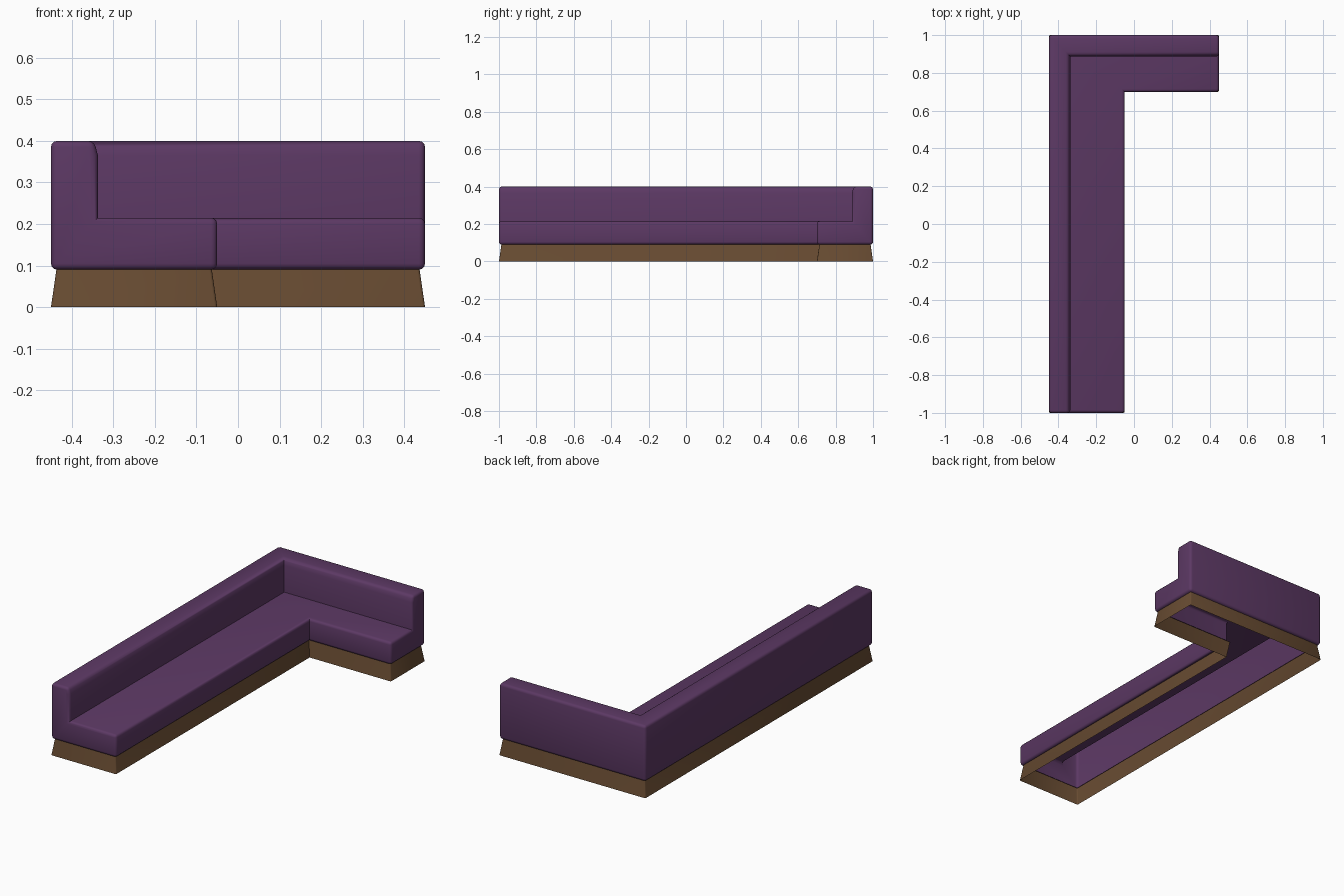
import bpy, bmesh

if "Cube" in bpy.data.objects:
    bpy.data.objects.remove(bpy.data.objects["Cube"])

HX, HY = 0.45, 1.0      # half extents of the footprint
BASE_H = 0.09


def material(name, rgb):
    m = bpy.data.materials.new(name)
    m.diffuse_color = (*rgb, 1)
    m.use_nodes = True
    m.node_tree.nodes["Principled BSDF"].inputs["Base Color"].default_value = m.diffuse_color
    return m


def round_edges(bm, offset, segments, test=lambda e: True):
    """Round the sharp convex edges of a closed shape."""
    bmesh.ops.recalc_face_normals(bm, faces=bm.faces)
    edges = [e for e in bm.edges
             if e.is_convex and e.calc_face_angle(0) > 0.7 and test(e)]
    bmesh.ops.bevel(bm, geom=edges, offset=offset, offset_type='OFFSET',
                    segments=segments, profile=0.5, affect='EDGES')


def open_at(bm, z):
    """Remove the horizontal faces at height z."""
    faces = [f for f in bm.faces if all(abs(v.co.z - z) < 1e-4 for v in f.verts)]
    bmesh.ops.delete(bm, geom=faces, context='FACES')


def finish(bm, name, mat):
    mesh = bpy.data.meshes.new(name)
    bm.to_mesh(mesh)
    bm.free()
    ob = bpy.data.objects.new(name, mesh)
    bpy.context.collection.objects.link(ob)
    mesh.materials.append(mat)
    bpy.ops.object.select_all(action='DESELECT')
    ob.select_set(True)
    bpy.context.view_layer.objects.active = ob
    bpy.ops.object.shade_smooth_by_angle(angle=0.9)
    return ob


purple = material("purple_upholstery", (0.107, 0.04, 0.127))
brown = material("brown_wood", (0.14, 0.072, 0.032))

# Upholstered seat and backrest: bench profile swept around the L
# Each point: depth on the long leg, depth on the short leg, height
profile = [(0, 0, BASE_H), (0.4, 0.3, BASE_H), (0.4, 0.3, 0.215),
           (0.113, 0.113, 0.215), (0.113, 0.113, 0.365),
           (0.104, 0.104, 0.4), (0, 0, 0.4)]
bm = bmesh.new()
stations = [
    [bm.verts.new((-HX + a, -HY, z)) for a, b, z in profile],
    [bm.verts.new((-HX + a, HY - b, z)) for a, b, z in profile],
    [bm.verts.new((HX, HY - b, z)) for a, b, z in profile],
]
n = len(profile)
for s, t in zip(stations, stations[1:]):
    for i in range(n):
        j = (i + 1) % n
        bm.faces.new((s[i], s[j], t[j], t[i]))
bm.faces.new(stations[0])
bm.faces.new(stations[-1])
round_edges(bm, 0.015, 3)
open_at(bm, BASE_H)
finish(bm, "upholstered_bench", purple)


# Flared hollow plinth following the same L footprint
def footprint(i):
    return [(-HX + i, -HY + i), (-0.05 - i, -HY + i), (-0.05 - i, 0.7 + i),
            (HX - i, 0.7 + i), (HX - i, HY - i), (-HX + i, HY - i)]


bm = bmesh.new()
low = [bm.verts.new((x, y, 0)) for x, y in footprint(0)]
top = [bm.verts.new((x, y, BASE_H)) for x, y in footprint(0.013)]
for i in range(6):
    j = (i + 1) % 6
    bm.faces.new((low[i], low[j], top[j], top[i]))
bm.faces.new(low)
bm.faces.new(top)
round_edges(bm, 0.006, 2,
            lambda e: abs(e.verts[0].co.z - e.verts[1].co.z) > 0.05)
open_at(bm, 0)
open_at(bm, BASE_H)
finish(bm, "plinth", brown)
